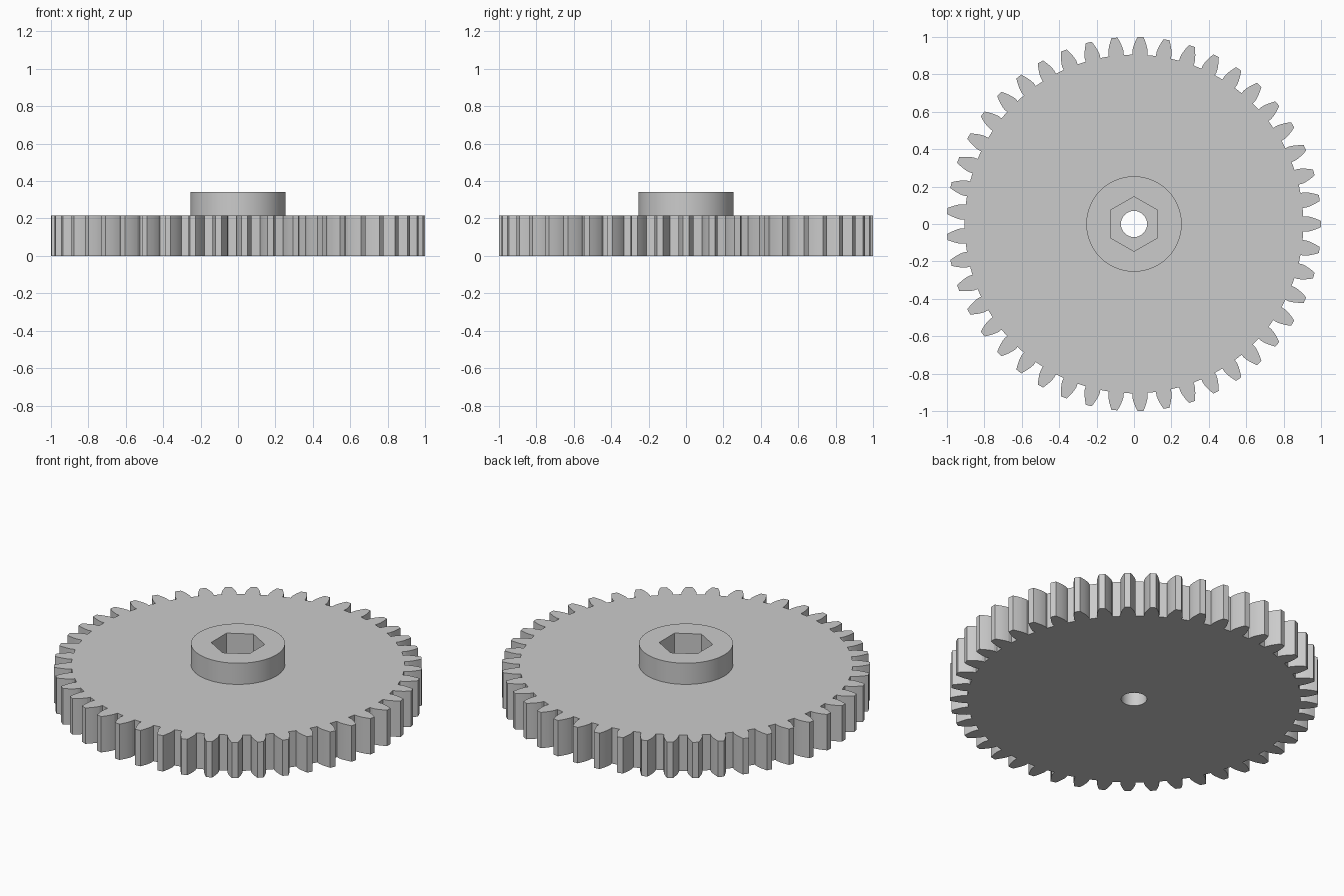
import bpy, bmesh, math

TEETH = 45
TIP_R, ROOT_R = 1.0, 0.905
PITCH_R = TIP_R * TEETH / (TEETH + 2)
BASE_R = PITCH_R * math.cos(math.radians(20))
PLATE_TOP, HUB_TOP, SOCKET_FLOOR = 0.215, 0.342, 0.18

cube = bpy.data.objects.get("Cube")
if cube:
    bpy.data.objects.remove(cube, do_unlink=True)

grey = bpy.data.materials.new("plain grey")
grey.use_nodes = True
colour = (0.6, 0.6, 0.6, 1)
grey.diffuse_color = colour
grey.node_tree.nodes["Principled BSDF"].inputs["Base Color"].default_value = colour


def polar(r, a):
    return (r * math.cos(a), r * math.sin(a))


def ring(r, count, start=0.0):
    return [polar(r, start + math.tau * i / count) for i in range(count)]


def prism(name, outline, z0, z1):
    """Extrude a closed outline between two heights."""
    bm = bmesh.new()
    face = bm.faces.new([bm.verts.new((x, y, z0)) for x, y in outline])
    top = bmesh.ops.extrude_face_region(bm, geom=[face])
    verts = [v for v in top["geom"] if isinstance(v, bmesh.types.BMVert)]
    bmesh.ops.translate(bm, verts=verts, vec=(0, 0, z1 - z0))
    bmesh.ops.recalc_face_normals(bm, faces=bm.faces)
    mesh = bpy.data.meshes.new(name)
    bm.to_mesh(mesh)
    bm.free()
    mesh.materials.append(grey)
    obj = bpy.data.objects.new(name, mesh)
    bpy.context.collection.objects.link(obj)
    return obj


def involute(r):
    a = math.acos(min(1, BASE_R / r))
    return math.tan(a) - a


def half_tooth(r):
    """Half the angular width of a tooth at radius r."""
    half = math.pi / (2 * TEETH) + involute(PITCH_R) - involute(r)
    return min(half, math.radians(2.55))


# Toothed outline: rising flank, tip, falling flank for every tooth
STEPS = 5
radii = [ROOT_R + (TIP_R - ROOT_R) * i / STEPS for i in range(STEPS + 1)]
outline = []
for t in range(TEETH):
    mid = math.tau * t / TEETH
    outline += [polar(r, mid - half_tooth(r)) for r in radii]
    outline += [polar(r, mid + half_tooth(r)) for r in reversed(radii)]

gear = prism("gear_wheel", outline, 0, PLATE_TOP)

# Raised hub, hexagonal socket and through bore
hub = prism("hub", ring(0.255, 72), 0.1, HUB_TOP)
socket = prism("socket_cutter", ring(0.146, 6, math.pi / 2), SOCKET_FLOOR, 0.5)
bore = prism("bore_cutter", ring(0.07, 48), -0.2, 0.6)

bpy.context.view_layer.objects.active = gear
for part, operation in ((hub, "UNION"), (socket, "DIFFERENCE"), (bore, "DIFFERENCE")):
    mod = gear.modifiers.new(part.name, "BOOLEAN")
    mod.operation, mod.object, mod.solver = operation, part, "EXACT"
    bpy.ops.object.modifier_apply(modifier=mod.name)
    bpy.data.objects.remove(part, do_unlink=True)

# Smooth the round walls, keep tooth and hexagon edges crisp
bpy.ops.object.select_all(action="DESELECT")
gear.select_set(True)
bpy.ops.object.shade_smooth_by_angle(angle=math.radians(12))
